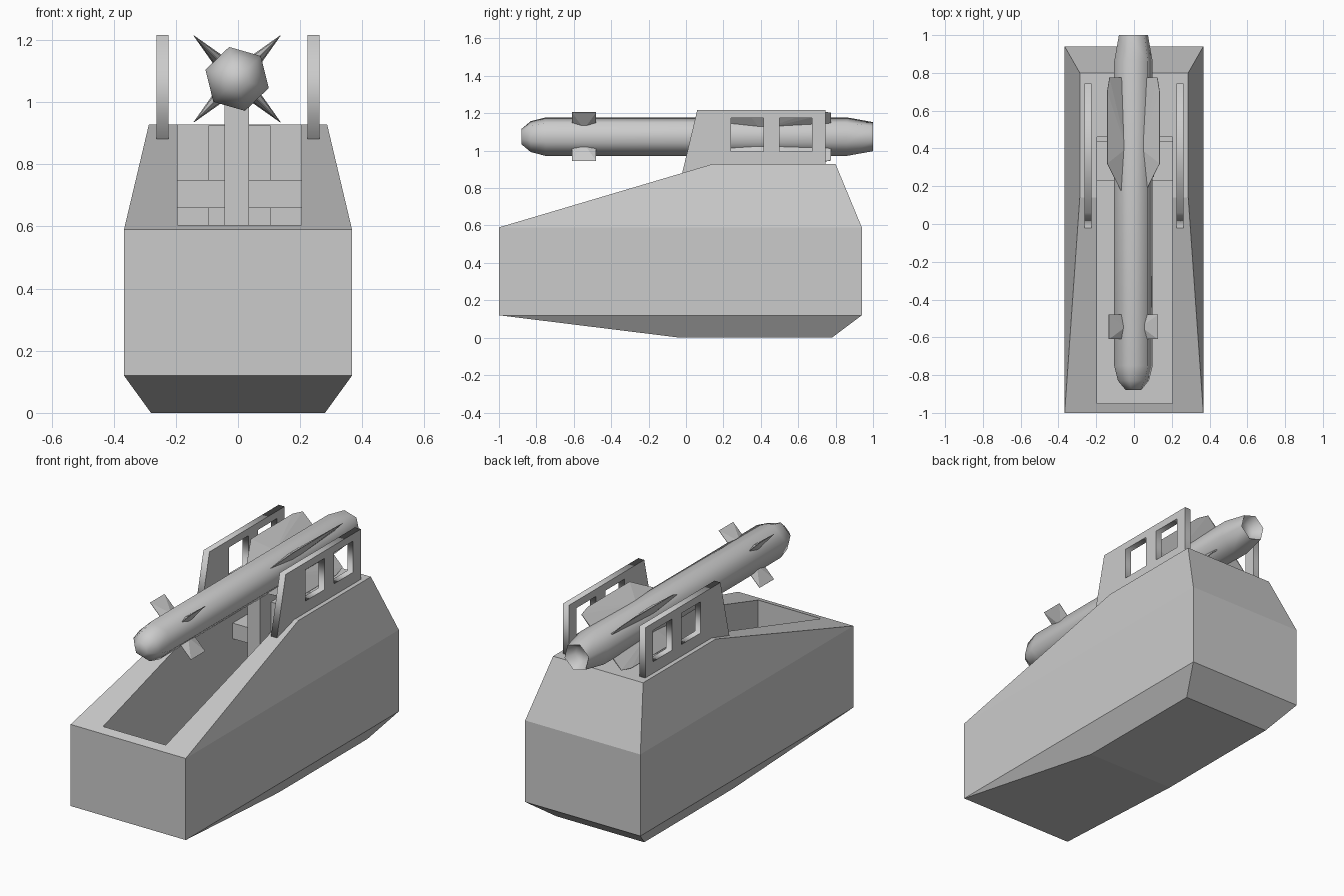
import bpy, bmesh
from math import sin, cos, pi, radians
from mathutils import Vector

if "Cube" in bpy.data.objects:
    bpy.data.objects.remove(bpy.data.objects["Cube"])

AXIS = Vector((-0.003, 0, 1.075))   # centre line of the rocket


def finish(name, bm):
    bmesh.ops.recalc_face_normals(bm, faces=bm.faces)
    mesh = bpy.data.meshes.new(name)
    bm.to_mesh(mesh)
    bm.free()
    ob = bpy.data.objects.new(name, mesh)
    bpy.context.collection.objects.link(ob)
    return ob


def hull(name, points):
    bm = bmesh.new()
    for p in points:
        bm.verts.new(p)
    bmesh.ops.convex_hull(bm, input=bm.verts)
    bmesh.ops.dissolve_limit(bm, angle_limit=radians(1), verts=bm.verts, edges=bm.edges)
    return finish(name, bm)


def box(name, x, y, z):
    return hull(name, [(a, b, c) for a in x for b in y for c in z])


def select(ob):
    bpy.ops.object.select_all(action='DESELECT')
    ob.select_set(True)
    bpy.context.view_layer.objects.active = ob


# Faceted base with an open trench
half = [(0.28, -0.03, 0), (0.28, 0.78, 0),
        (0.367, -1, 0.12), (0.367, 0.94, 0.12),
        (0.367, -1, 0.59), (0.367, 0.94, 0.59),
        (0.287, 0.14, 0.928), (0.287, 0.80, 0.928)]
base = hull("base", [(s * x, y, z) for x, y, z in half for s in (-1, 1)])
cutter = box("trench_cutter", (-0.195, 0.205), (-0.95, 0.46), (0.15, 1.2))
cutter.hide_render = True
mod = base.modifiers.new("trench", 'BOOLEAN')
mod.operation, mod.solver, mod.object = 'DIFFERENCE', 'EXACT', cutter
select(base)
bpy.ops.object.modifier_apply(modifier=mod.name)
bpy.data.objects.remove(cutter)

# Support inside the trench
box("support_post", (-0.043, 0.035), (0.15, 0.42), (0.15, 1.0))
box("support_column", (-0.095, 0.105), (0.25, 0.455), (0.15, 0.925))
box("support_crossbar", (-0.195, 0.205), (0.23, 0.44), (0.66, 0.75))


# Side guard plates with two windows each
def rect(y0, y1, z0, z1):
    return [(y0, z0), (y1, z0), (y1, z1), (y0, z1)]


loops = [[(-0.02, 0.882), (0.745, 0.882), (0.745, 1.217), (0.06, 1.217)],
         rect(0.24, 0.415, 0.995, 1.175), rect(0.50, 0.675, 0.995, 1.175)]
for side, x in (("left", -0.243), ("right", 0.243)):
    cu = bpy.data.curves.new(side + "_guard", 'CURVE')
    cu.dimensions, cu.fill_mode, cu.extrude = '2D', 'BOTH', 0.019
    for loop in loops:
        sp = cu.splines.new('POLY')
        sp.points.add(len(loop) - 1)
        for p, (y, z) in zip(sp.points, loop):
            p.co = (y, z, 0, 1)
        sp.use_cyclic_u = True
    ob = bpy.data.objects.new(side + "_guard", cu)
    ob.location.x = x
    ob.rotation_euler = (pi / 2, 0, pi / 2)
    bpy.context.collection.objects.link(ob)
    select(ob)
    bpy.ops.object.convert(target='MESH')

# Six-sided rocket body with a hollow nozzle
profile = [(0.042, -0.88), (0.085, -0.83), (0.106, -0.75), (0.106, 0.86),
           (0.08, 1.0), (0.045, 0.95)]
bm = bmesh.new()
rings = []
for r, y in profile:
    angles = [radians(44 + 60 * i) for i in range(6)]
    rings.append([bm.verts.new(AXIS + Vector((r * cos(a), y, r * sin(a)))) for a in angles])
for a, b in zip(rings, rings[1:]):
    for i in range(6):
        j = (i + 1) % 6
        bm.faces.new((a[i], a[j], b[j], b[i]))
bm.faces.new(rings[0])
bm.faces.new(rings[-1])
body = finish("rocket_body", bm)
select(body)
bpy.ops.object.shade_smooth_by_angle(angle=radians(65))

# Fins: (radius, y, half thickness), tapered to a thin tip
tail = [(0.075, 0.15, 0), (0.075, 0.40, 0.022), (0.075, 0.775, 0.004),
        (0.18, 0.775, 0.001), (0.197, 0.70, 0.001), (0.197, 0.32, 0.001)]
canard = [(0.075, -0.61, 0.001), (0.075, -0.545, 0.018), (0.075, -0.48, 0.001),
          (0.184, -0.61, 0.001), (0.184, -0.48, 0.001)]
for name, shape in (("tail_fin", tail), ("front_fin", canard)):
    for k in range(4):
        a = radians(45 + 90 * k)
        out, across = Vector((cos(a), 0, sin(a))), Vector((-sin(a), 0, cos(a)))
        hull(f"{name}_{k + 1}", [AXIS + out * r + Vector((0, y, 0)) + across * t * s
                                 for r, y, t in shape for s in ((-1, 1) if t else (0,))])
